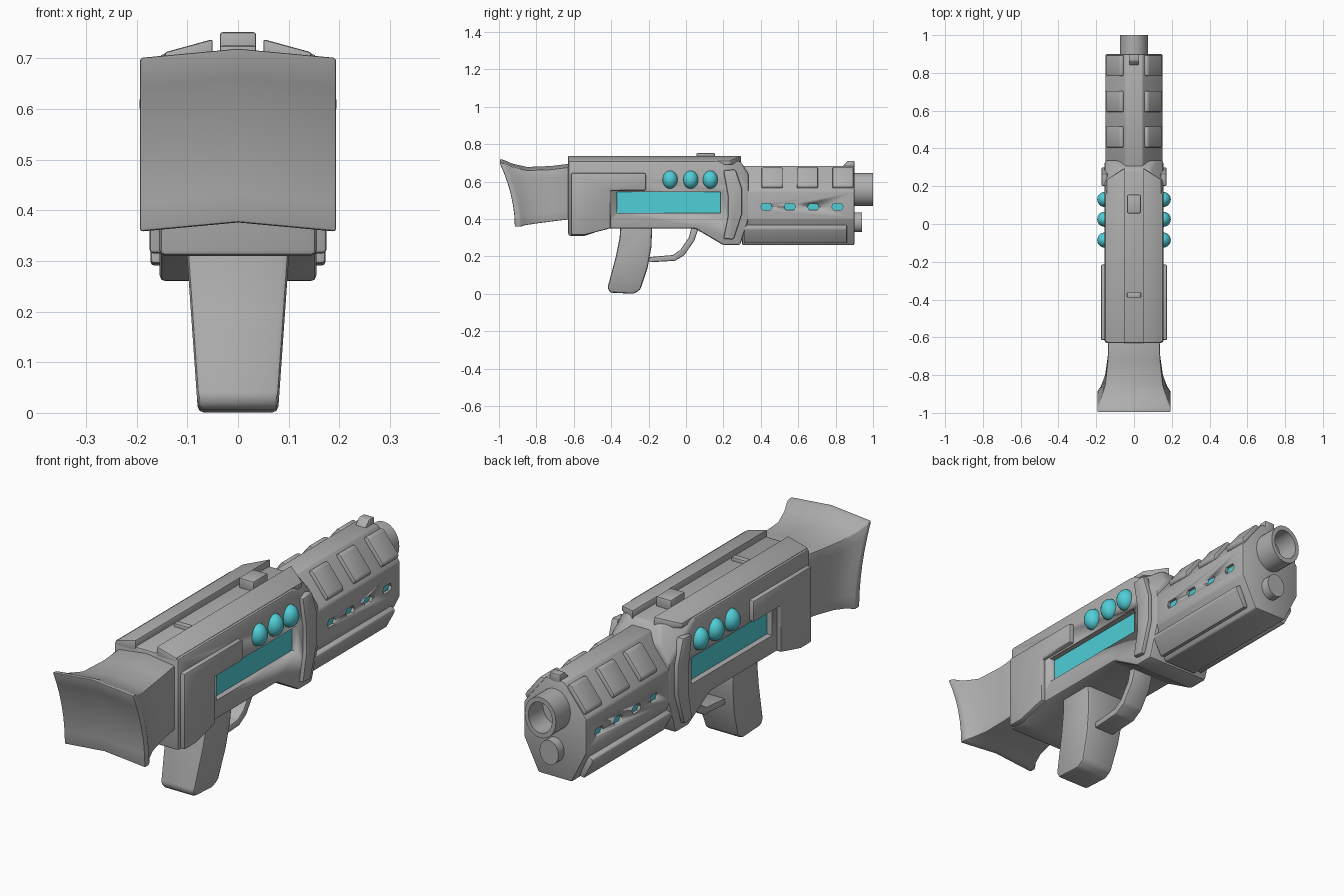
import bpy, bmesh, math
from mathutils import Vector, Matrix

if "Cube" in bpy.data.objects:
    bpy.data.objects.remove(bpy.data.objects["Cube"], do_unlink=True)


def material(name, rgb):
    m = bpy.data.materials.new(name)
    m.use_nodes = True
    m.diffuse_color = (*rgb, 1)
    m.node_tree.nodes["Principled BSDF"].inputs["Base Color"].default_value = (*rgb, 1)
    return m


GREY = material("warm_grey", (0.43, 0.43, 0.43))
TEAL = material("bright_teal", (0.08, 0.62, 0.68))


def activate(ob):
    bpy.ops.object.select_all(action='DESELECT')
    ob.select_set(True)
    bpy.context.view_layer.objects.active = ob


def finish(name, bm, mat=GREY, bevel=0.0, angle=35):
    bmesh.ops.recalc_face_normals(bm, faces=bm.faces)
    me = bpy.data.meshes.new(name)
    bm.to_mesh(me)
    bm.free()
    me.materials.append(mat)
    ob = bpy.data.objects.new(name, me)
    bpy.context.collection.objects.link(ob)
    activate(ob)
    if bevel:
        mod = ob.modifiers.new("soft_edges", 'BEVEL')
        mod.width, mod.segments = bevel, 2
        mod.limit_method, mod.angle_limit = 'ANGLE', math.radians(25)
        bpy.ops.object.modifier_apply(modifier=mod.name)
    bpy.ops.object.shade_smooth_by_angle(angle=math.radians(angle))
    return ob


def prism_mesh(pts, axis, a, b):
    """Extrude a (y, z) outline along x, or an (x, z) outline along y."""
    bm = bmesh.new()
    put = (lambda p, d: (d, p[0], p[1])) if axis == 'x' else (lambda p, d: (p[0], d, p[1]))
    lo = [bm.verts.new(put(p, a)) for p in pts]
    hi = [bm.verts.new(put(p, b)) for p in pts]
    bm.faces.new(lo)
    bm.faces.new(hi)
    for i in range(len(pts)):
        j = (i + 1) % len(pts)
        bm.faces.new((lo[i], lo[j], hi[j], hi[i]))
    return bm


def prism(name, pts, axis, a, b, mat=GREY, bevel=0.0):
    return finish(name, prism_mesh(pts, axis, a, b), mat, bevel)


def pair(name, pts, axis, a, b, mat=GREY, bevel=0.0):
    for side, s in (("left", 1), ("right", -1)):
        bm = prism_mesh(pts, axis, a, b)
        bmesh.ops.scale(bm, vec=(s, 1, 1), verts=bm.verts)
        finish(f"{side}_{name}", bm, mat, bevel)


def rect(u0, u1, v0, v1):
    return [(u0, v0), (u1, v0), (u1, v1), (u0, v1)]


def cut(ob, outline, depth):
    for s in (1, -1):
        c = prism("cutter", outline, 'x', s * depth, s * 0.3)
        mod = ob.modifiers.new("recess", 'BOOLEAN')
        mod.operation, mod.object, mod.solver = 'DIFFERENCE', c, 'EXACT'
        activate(ob)
        bpy.ops.object.modifier_apply(modifier=mod.name)
        bpy.data.objects.remove(c, do_unlink=True)


# Receiver, with its front upper corners sliced off
outline = [(-.63, .31), (-.54, .31), (-.43, .348), (.05, .348), (.2, .26), (.29, .26),
           (.335, .4), (.335, .64), (.29, .71), (-.63, .71)]
bm = prism_mesh(outline, 'x', -.155, .155)
for s in (1, -1):
    bmesh.ops.bisect_plane(bm, geom=bm.verts[:] + bm.edges[:] + bm.faces[:],
                           plane_co=(s * .155, .2, .68), plane_no=(s * .013, .0075, .00975),
                           clear_outer=True)
    bmesh.ops.holes_fill(bm, edges=[e for e in bm.edges if e.is_boundary])
receiver = finish("receiver", bm, bevel=.012)

# Long glowing window and the three domes on each side
cut(receiver, rect(-.37, .185, .432, .545), .125)
pair("window", rect(-.372, .187, .43, .547), 'x', .122, .13, TEAL)
for s, side in ((1, "left"), (-1, "right")):
    for i, y in enumerate((-.085, .025, .13)):
        bm = bmesh.new()
        bmesh.ops.create_uvsphere(bm, u_segments=20, v_segments=12, radius=1)
        bmesh.ops.transform(bm, verts=bm.verts, matrix=Matrix.Translation((s * .155, y, .61))
                            @ Matrix.Diagonal((.04, .04, .048, 1)))
        finish(f"{side}_dome_{i + 1}", bm, TEAL, angle=60)

# Raised side panels and collar plates
pair("rear_panel", [(-.615, .315), (-.54, .315), (-.404, .35), (-.404, .552), (-.215, .552),
                    (-.215, .645), (-.615, .645)], 'x', .14, .175, bevel=.008)
pair("collar_plate", [(.2, .295), (.255, .29), (.3, .43), (.3, .56), (.265, .665), (.2, .66),
                      (.225, .52), (.225, .42)], 'x', .14, .173, bevel=.008)

# Sloping top ridges, cut back at the front, with small parts in the channel
for s, side in ((1, "left"), (-1, "right")):
    bm = prism_mesh([(s * .05, .69), (s * .145, .69), (s * .145, .712), (s * .05, .738)],
                    'y', -.63, .295)
    for v in bm.verts:
        if v.co.y > 0 and abs(v.co.x) > .1:
            v.co.y = .235
    finish(f"{side}_top_ridge", bm, bevel=.005)
prism("rear_sight", rect(-.036, .036, .7, .752), 'y', .056, .155, bevel=.006)
prism("channel_bar", rect(-.036, .036, .7, .725), 'y', -.39, -.362, bevel=.004)

# Stock: flared loft with a crowned top and a hollowed butt
# each section: top y, top z, bottom y, bottom z, half width, bow
sections = [(-.60, .68, -.60, .40, .135, 0), (-.72, .665, -.70, .388, .139, 0),
            (-.85, .66, -.80, .375, .153, .005), (-.93, .678, -.86, .366, .176, .015),
            (-.975, .698, -.885, .358, .194, .02), (-.998, .702, -.915, .358, .194, .02)]
STEPS = 6
bm = bmesh.new()
grids = []
for ty, tz, by, bz, w, bow in sections:
    cols = []
    for x, crown in ((-w, 0), (0, .018), (w, 0)):
        ts = [i / STEPS for i in range(STEPS + 1)]
        cols.append([bm.verts.new((x, by + (ty - by) * t + bow * 4 * t * (1 - t),
                                   bz + (tz - bz) * t + crown)) for t in ts])
    grids.append(cols)


def rim(c):
    return c[0] + [c[1][-1]] + c[2][::-1] + [c[1][0]]


for a, b in zip(grids, grids[1:]):
    ra, rb = rim(a), rim(b)
    for i in range(len(ra)):
        j = (i + 1) % len(ra)
        bm.faces.new((ra[i], ra[j], rb[j], rb[i]))
for g in (grids[0], grids[-1]):
    for c in range(2):
        for i in range(STEPS):
            bm.faces.new((g[c][i], g[c + 1][i], g[c + 1][i + 1], g[c][i + 1]))
bmesh.ops.remove_doubles(bm, verts=[v for v in bm.verts if abs(v.co.x) < .001], dist=1e-5)
for v in [v for v in bm.verts if not v.link_faces]:
    bm.verts.remove(v)
finish("stock", bm, bevel=.006, angle=30)

# Grip, narrowing towards the bottom
bm = prism_mesh([(-.35, .37), (-.355, .3), (-.375, .2), (-.42, .03), (-.405, .006), (-.28, 0),
                 (-.245, .02), (-.205, .14), (-.185, .25), (-.18, .37)], 'x', -1, 1)
for v in bm.verts:
    v.co.x *= .079 + .07 * v.co.z
finish("grip", bm, bevel=.012)

# Trigger guard
prism("trigger_guard", [(-.2, .168), (-.06, .176), (-.01, .205), (.045, .285), (.07, .36),
                        (.03, .36), (.015, .3), (-.03, .235), (-.07, .207), (-.2, .196)],
      'x', -.05, .05, bevel=.007)

# Handguard with small glowing side slots
half = [(.08, .26), (.15, .4), (.15, .55), (.045, .684)]
guard = prism("handguard", half + [(-x, z) for x, z in reversed(half)], 'y', .3, .9, bevel=.007)
for i, y in enumerate((.43, .555, .68, .81)):
    slot = [(y - .03, .465), (y - .022, .449), (y + .022, .449), (y + .03, .465),
            (y + .022, .482), (y - .022, .482)]
    cut(guard, slot, .134)
    pair(f"slot_glow_{i + 1}", slot, 'x', .13, .137, TEAL)

# Blocks standing on the sloped upper faces
start, corner = Vector((.045, .684)), Vector((.15, .55))
along = (corner - start).normalized()
out = Vector((-along.y, along.x))
block = [start + along * t + out * h
         for t, h in ((.018, -.01), (.152, -.01), (.152, .01), (.142, .018), (.028, .018), (.018, .01))]
for i, y in enumerate((.405, .593, .783)):
    pair(f"vent_block_{i + 1}", [tuple(p) for p in block], 'y', y, y + .112, bevel=.006)

# Lower side rails and front sight
pair("lower_rail", [(.09, .275), (.112, .27), (.152, .345), (.152, .36), (.125, .372)],
     'y', .31, .86, bevel=.004)
prism("front_sight", [(.83, .67), (.9, .67), (.9, .71), (.865, .71), (.845, .69)],
      'x', -.025, .025, bevel=.005)


# Barrel and rod below it
def tube(name, z, rx, rz, y0, y1, hollow=0):
    bm = bmesh.new()
    bmesh.ops.create_cone(bm, cap_ends=True, segments=28, radius1=1, radius2=1, depth=1)
    if hollow:
        cap = max(bm.faces, key=lambda f: f.calc_center_median().z)
        bmesh.ops.inset_region(bm, faces=[cap], thickness=hollow)
        inner = bmesh.ops.extrude_discrete_faces(bm, faces=[cap])["faces"][0]
        bmesh.ops.translate(bm, verts=inner.verts, vec=(0, 0, -.8))
    bmesh.ops.transform(bm, verts=bm.verts, matrix=Matrix.Translation((0, (y0 + y1) / 2, z))
                        @ Matrix.Diagonal((rx, 1, rz, 1)) @ Matrix.Rotation(-math.pi / 2, 4, 'X')
                        @ Matrix.Diagonal((1, 1, y1 - y0, 1)))
    finish(name, bm)


tube("barrel", .557, .075, .088, .86, 1.0, hollow=.24)
tube("lower_rod", .382, .045, .053, .86, .94)
